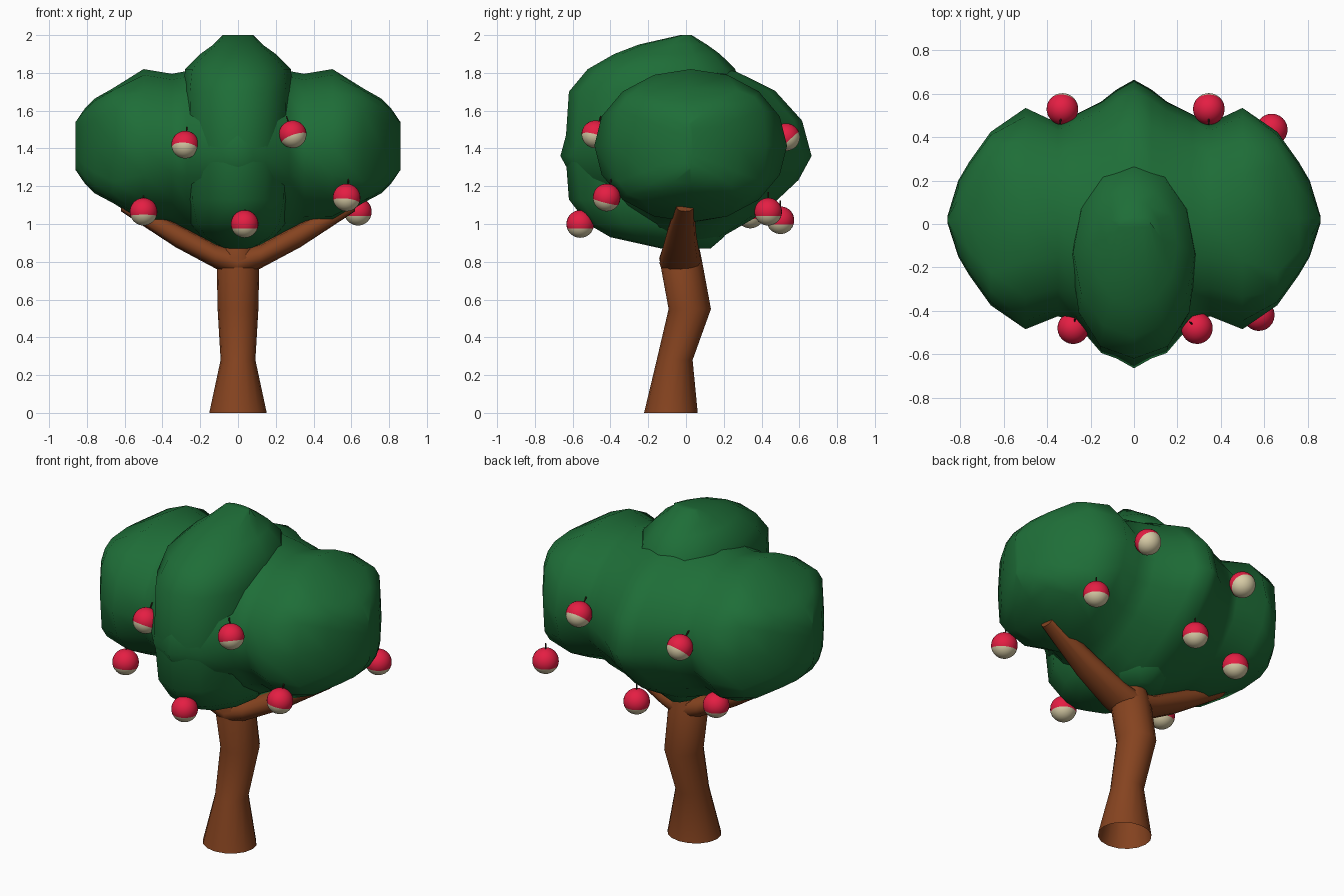
import bpy, bmesh, math
from mathutils import Vector

cube = bpy.data.objects.get("Cube")
if cube:
    bpy.data.objects.remove(cube, do_unlink=True)


def material(name, rgb):
    m = bpy.data.materials.new(name)
    m.use_nodes = True
    m.diffuse_color = (*rgb, 1)
    m.node_tree.nodes["Principled BSDF"].inputs["Base Color"].default_value = (*rgb, 1)
    return m


LEAF = material("leaf green", (0.013, 0.155, 0.039))
BARK = material("bark brown", (0.235, 0.056, 0.014))
RED = material("apple red", (0.78, 0.013, 0.056))
CREAM = material("apple cream", (0.68, 0.6, 0.38))
STEM = material("stem dark", (0.04, 0.02, 0.01))


def finish(name, bm, mats, sharp=50):
    bmesh.ops.recalc_face_normals(bm, faces=bm.faces)
    mesh = bpy.data.meshes.new(name)
    bm.to_mesh(mesh)
    bm.free()
    for m in mats:
        mesh.materials.append(m)
    for p in mesh.polygons:
        p.use_smooth = True
    mesh.set_sharp_from_angle(angle=math.radians(sharp))
    obj = bpy.data.objects.new(name, mesh)
    bpy.context.scene.collection.objects.link(obj)


def rounded(value, power):
    return math.copysign(abs(value) ** power, value)


def loft(name, axis, rings, n, mat, side=1, sharp=50, open_start=False):
    """Rings: position, then centre and radius on the other two axes, then
    optional powers of the upper and lower half (1 is an ellipse, less is boxier)."""
    bm = bmesh.new()
    loops = []
    for t, ca, ra, cb, rb, *powers in rings:
        upper, lower = powers or (1, 1)
        loop = []
        for i in range(n):
            ang = math.tau * i / n
            power = upper if i <= n // 2 else lower
            a = ca + ra * rounded(math.cos(ang), power)
            b = cb + rb * rounded(math.sin(ang), power)
            co = (t * side, a, b) if axis == "x" else (a, b, t)
            loop.append(bm.verts.new(co))
        loops.append(loop)
    for lo, hi in zip(loops, loops[1:]):
        for i in range(n):
            j = (i + 1) % n
            bm.faces.new((lo[i], lo[j], hi[j], hi[i]))
    if not open_start:
        bm.faces.new(loops[0])
    bm.faces.new(loops[-1])
    finish(name, bm, [mat], sharp)


# Leaning trunk, hollow at the foot
loft("trunk", "z", [
    (0, 0, 0.152, -0.08, 0.142), (0.28, 0, 0.092, -0.06, 0.095),
    (0.55, 0, 0.108, 0.02, 0.112), (0.82, 0, 0.113, -0.03, 0.112),
    (0.9, 0, 0.07, -0.025, 0.09)], 16, BARK, open_start=True)

# Branches, mirrored
branch = [(0, -0.03, 0.11, 0.79, 0.08), (0.12, -0.03, 0.105, 0.83, 0.065),
          (0.33, -0.025, 0.08, 0.94, 0.063, 0.8, 0.8),
          (0.62, -0.005, 0.047, 1.105, 0.038, 0.7, 0.7)]
for side, label in ((1, "left"), (-1, "right")):
    loft(label + "_branch", "x", branch, 12, BARK, side)

# Broad crown: one skin with a pointed middle and a boxy lobe on each side
half = [(0.08, 0, 0.62, 1.36, 0.485, 1, 1.4), (0.15, -0.015, 0.58, 1.365, 0.465, 1, 1.35),
        (0.27, 0.025, 0.48, 1.385, 0.425, 1, 1.2), (0.35, 0.02, 0.445, 1.4, 0.395, 1, 1.1),
        (0.5, 0.025, 0.51, 1.415, 0.405, 1, 1), (0.66, 0.025, 0.4, 1.415, 0.305, 0.5, 0.5),
        (0.76, 0.025, 0.26, 1.413, 0.25, 0.6, 0.6), (0.81, 0.025, 0.175, 1.413, 0.2, 0.7, 0.7),
        (0.86, 0.02, 0.015, 1.413, 0.127)]
mirrored = [(-r[0], *r[1:]) for r in reversed(half)]
middle = [(0, 0, 0.665, 1.36, 0.49, 1, 1.4)]
loft("broad_crown", "x", mirrored + middle + half, 16, LEAF, sharp=75)

# Tall narrow crown at the front
loft("front_crown", "z", [
    (0.87, 0, 0.08, 0, 0.13), (0.93, 0, 0.19, -0.1, 0.3),
    (1.0, 0, 0.25, -0.14, 0.38), (1.13, 0, 0.28, -0.17, 0.45),
    (1.4, 0, 0.285, -0.17, 0.47, 0.9, 0.9), (1.7, 0, 0.29, -0.16, 0.46, 0.9, 0.9),
    (1.82, 0, 0.28, -0.13, 0.39), (1.9, 0, 0.2, -0.1, 0.28),
    (1.95, 0, 0.13, -0.07, 0.18), (2.0, 0, 0.08, 0, 0.03)], 12, LEAF, sharp=75)


# Two-tone apples on thin stems; lean tips the pale underside sideways
def apple(index, place, lean):
    down = Vector((*lean, -1)).normalized()
    turn = Vector((0, 0, -1)).rotation_difference(down).to_matrix().to_4x4()
    bm = bmesh.new()
    bmesh.ops.create_uvsphere(bm, u_segments=24, v_segments=20, radius=0.073)
    for f in bm.faces:
        f.material_index = int(f.calc_center_median().z < -0.02)
    bmesh.ops.transform(bm, matrix=turn, verts=bm.verts)
    bmesh.ops.translate(bm, vec=place, verts=bm.verts)
    finish("apple_%d" % index, bm, [RED, CREAM])
    bm = bmesh.new()
    bmesh.ops.create_cone(bm, segments=6, radius1=0.004, radius2=0.004,
                          depth=0.05, cap_ends=True)
    bmesh.ops.translate(bm, vec=(0, 0, 0.08), verts=bm.verts)
    bmesh.ops.transform(bm, matrix=turn, verts=bm.verts)
    bmesh.ops.translate(bm, vec=place, verts=bm.verts)
    finish("apple_stem_%d" % index, bm, [STEM])


apples = [((-0.28, -0.48, 1.42), (-0.1, -0.5)), ((0.29, -0.48, 1.475), (0.35, -0.3)),
          ((-0.5, -0.36, 1.065), (0, -0.1)), ((0.575, -0.42, 1.14), (-0.1, -0.25)),
          ((0.035, -0.56, 1.0), (0, 0)), ((0.635, 0.435, 1.065), (0, 0)),
          ((-0.33, 0.53, 1.44), (0.15, 0.9)), ((0.345, 0.53, 1.46), (0, 0.9)),
          ((-0.02, 0.5, 1.02), (0, 0)), ((-0.44, 0.34, 1.05), (0, 0))]
for k, (place, lean) in enumerate(apples):
    apple(k + 1, place, lean)
